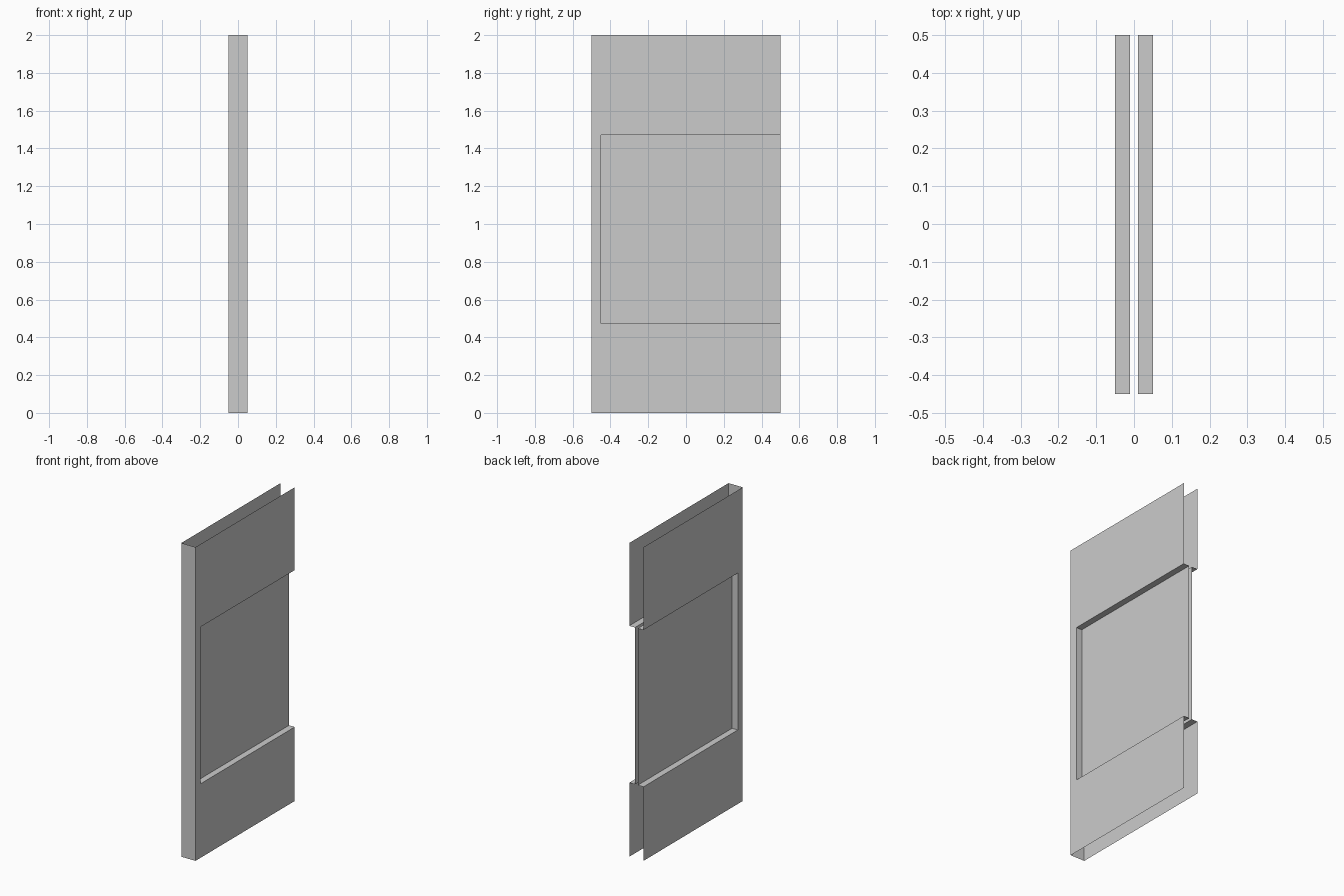
import bpy, bmesh

if "Cube" in bpy.data.objects:
    bpy.data.objects.remove(bpy.data.objects["Cube"])

X_OUT, X_PANE = 0.05, 0.01          # outer skin and recessed pane
Y0, Y_JAMB, Y1 = -0.5, -0.45, 0.5   # front edge, recess side, open rear edge
Z0, Z_SILL, Z_HEAD, Z1 = 0.0, 0.472, 1.472, 2.0


def sheet(name, quads):
    """Open sheet for the +x half, mirrored across x = 0."""
    bm = bmesh.new()
    for q in quads:
        bm.faces.new([bm.verts.new(p) for p in q])
    bmesh.ops.remove_doubles(bm, verts=bm.verts, dist=1e-5)
    mesh = bpy.data.meshes.new(name)
    bm.to_mesh(mesh)
    bm.free()
    ob = bpy.data.objects.new(name, mesh)
    bpy.context.collection.objects.link(ob)
    mod = ob.modifiers.new("mirror", 'MIRROR')
    mod.merge_threshold = 1e-4
    return ob


def side(x, y0, y1, z0, z1):
    """Quad facing +x."""
    return [(x, y0, z0), (x, y1, z0), (x, y1, z1), (x, y0, z1)]


def ledge(z, y0, y1):
    """Quad facing +z between pane and skin."""
    return [(X_PANE, y0, z), (X_OUT, y0, z), (X_OUT, y1, z), (X_PANE, y1, z)]


def upright(y, x0, x1, z0, z1):
    """Quad facing -y."""
    return [(x0, y, z0), (x1, y, z0), (x1, y, z1), (x0, y, z1)]


# Outer wall skin around the opening, split at the recess corners
skin = [side(X_OUT, a, b, c, d)
        for c, d in ((Z0, Z_SILL), (Z_HEAD, Z1))
        for a, b in ((Y0, Y_JAMB), (Y_JAMB, Y1))]
skin.append(side(X_OUT, Y0, Y_JAMB, Z_SILL, Z_HEAD))
sheet("wall_skin", skin)

# Closed front end; top, bottom and rear stay open
sheet("front_end", [upright(Y0, 0, X_OUT, a, b) for a, b in
                    ((Z0, Z_SILL), (Z_SILL, Z_HEAD), (Z_HEAD, Z1))])

# Recess lining: sill, head and jamb
sheet("window_reveal", [
    ledge(Z_SILL, Y_JAMB, Y1),
    ledge(Z_HEAD, Y_JAMB, Y1)[::-1],
    upright(Y_JAMB, X_PANE, X_OUT, Z_SILL, Z_HEAD)[::-1],
])

# Thin recessed pane, one face per side
sheet("window_pane", [side(X_PANE, Y_JAMB, Y1, Z_SILL, Z_HEAD)])
